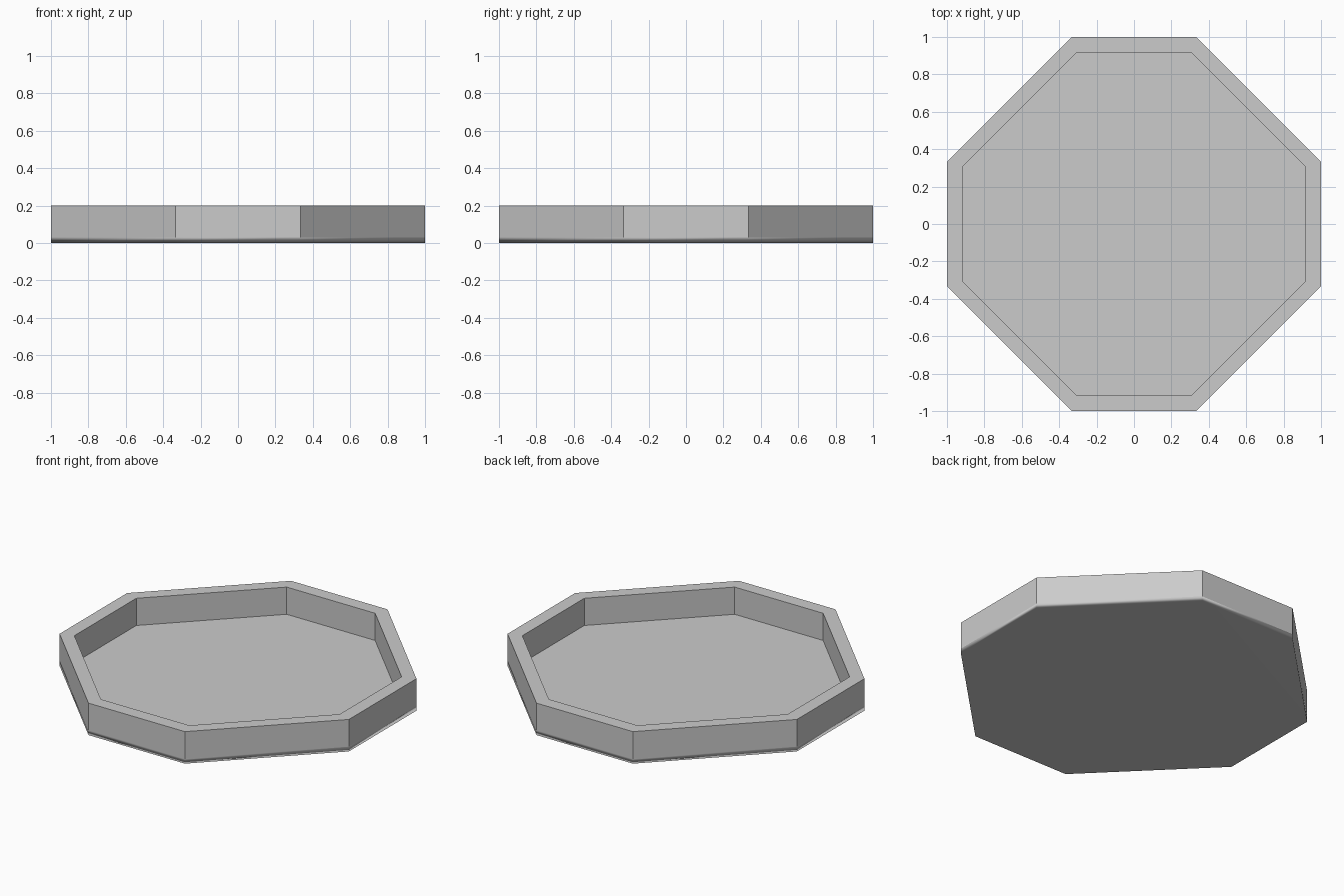
import bpy, bmesh

if "Cube" in bpy.data.objects:
    bpy.data.objects.remove(bpy.data.objects["Cube"])

OUTER, INNER = 1.0, 0.917      # ring half-widths
BASE, TOP = 0.03, 0.20         # floor height, rim height


def octagon(bm, r, z):
    a, b = r, r / 3
    pts = [(a, -b), (a, b), (b, a), (-b, a), (-a, b), (-a, -b), (-b, -a), (b, -a)]
    return [bm.verts.new((x, y, z)) for x, y in pts]


bm = bmesh.new()

# Section from the underside, up the outer wall, over the rim and down to the floor
profile = [(OUTER, 0), (OUTER, BASE), (OUTER, TOP), (INNER, TOP), (INNER, BASE)]
rings = [octagon(bm, r, z) for r, z in profile]
for lower, upper in zip(rings, rings[1:]):
    for i in range(8):
        j = (i + 1) % 8
        bm.faces.new((lower[i], lower[j], upper[j], upper[i]))

# Underside and tray floor
bm.faces.new(rings[0][::-1])
bm.faces.new(rings[-1])

# Soft shading on the base plate only; walls stay faceted
for f in bm.faces:
    f.smooth = all(v.co.z < BASE + 1e-4 for v in f.verts) and any(v.co.z < 1e-4 for v in f.verts)
for e in bm.edges:
    e.smooth = all(f.smooth for f in e.link_faces)

mesh = bpy.data.meshes.new("octagonal_tray")
bm.to_mesh(mesh)
bm.free()
tray = bpy.data.objects.new("octagonal_tray", mesh)
bpy.context.collection.objects.link(tray)

# Large underside dominates the soft base edge
weighted = tray.modifiers.new("base_shading", 'WEIGHTED_NORMAL')
weighted.keep_sharp = True
